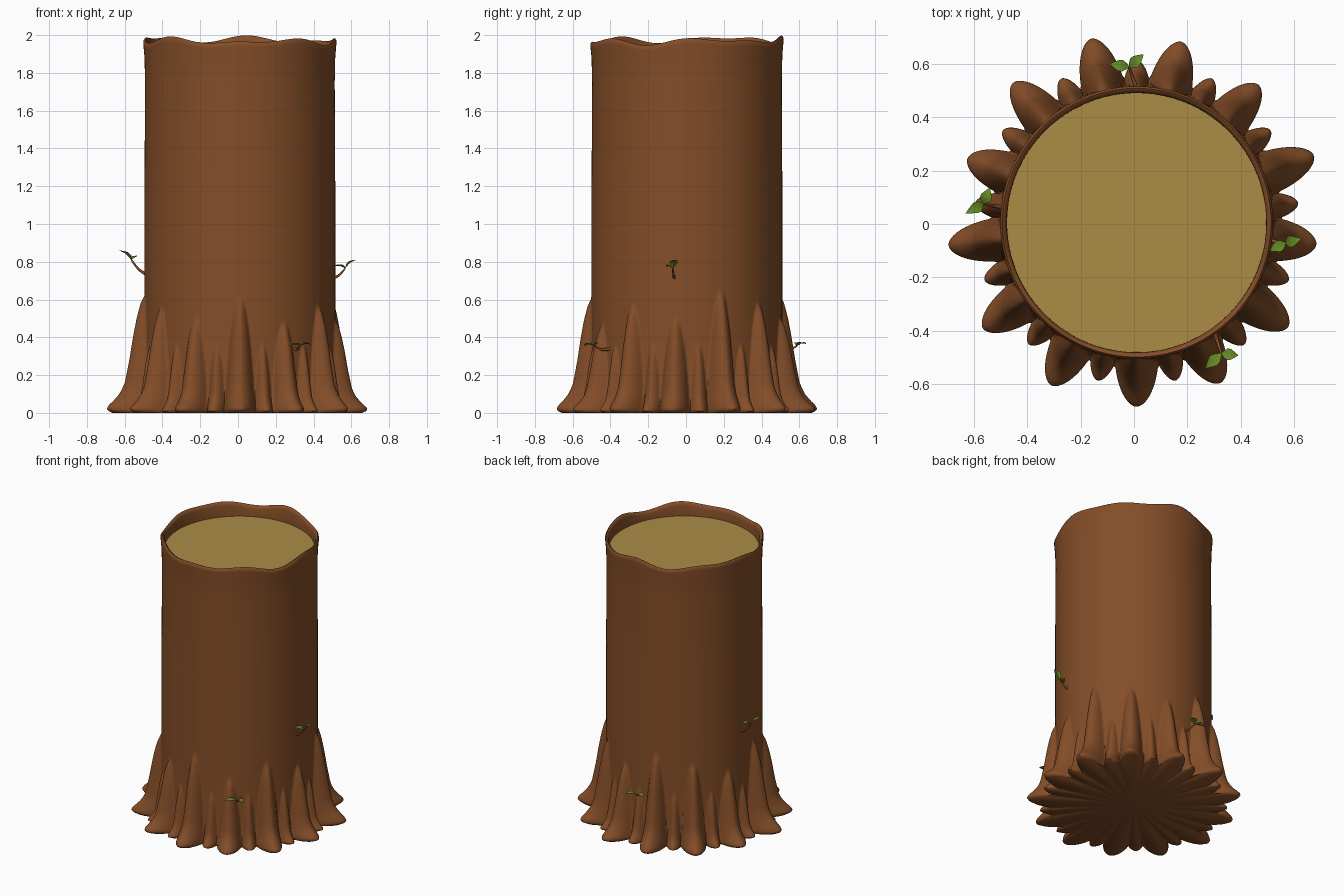
import bpy
import bmesh
from math import sin, cos, pi, radians, exp
from mathutils import Vector

cube = bpy.data.objects.get("Cube")
if cube:
    bpy.data.objects.remove(cube)


def material(name, rgb):
    mat = bpy.data.materials.new(name)
    mat.use_nodes = True
    mat.diffuse_color = (*rgb, 1)
    mat.node_tree.nodes["Principled BSDF"].inputs["Base Color"].default_value = (*rgb, 1)
    return mat


BARK = material("bark brown", (0.23, 0.075, 0.021))
WOOD = material("cut wood", (0.40, 0.262, 0.062))
LEAF = material("leaf green", (0.14, 0.28, 0.02))

CENTRE = Vector((0.01, 0.005, 0))
RADIUS = 0.505
ROOTS = 13
STEP = 2 * pi / ROOTS
HEIGHTS = [.61, .47, .57, .50, .64, .58, .51, .63, .57, .49, .63, .56, .49]
REACH = [.69, .68, .69, .68, .71, .69, .70, .71, .70, .68, .71, .70, .69]
SEGMENTS = ROOTS * 40


def finish(bm, name, mat, angle=50):
    bmesh.ops.recalc_face_normals(bm, faces=bm.faces)
    mesh = bpy.data.meshes.new(name)
    bm.to_mesh(mesh)
    bm.free()
    mesh.materials.append(mat)
    obj = bpy.data.objects.new(name, mesh)
    bpy.context.collection.objects.link(obj)
    bpy.ops.object.select_all(action='DESELECT')
    obj.select_set(True)
    bpy.context.view_layer.objects.active = obj
    bpy.ops.object.shade_smooth_by_angle(angle=radians(angle))
    return obj


def interpolate(u, points):
    for (a, fa), (b, fb) in zip(points, points[1:]):
        if u <= b:
            t = (u - a) / (b - a)
            return fa + (fb - fa) * t
    return 0


# Outward swelling of a root against its relative height
SWELL = [(0, .9), (.03, 1), (.06, .97), (.1, .83), (.16, .67), (.24, .54),
         (.45, .41), (.65, .31), (.8, .22), (.92, .12), (1, 0)]


def ridge(offset, z, height, reach, width):
    u = z / height
    if u >= 1:
        return 0
    t = abs(offset) / (width * (1 - u) ** 0.45)
    if t >= 1:
        return 0
    return reach * interpolate(u, SWELL) * (1 - t ** 1.8) ** 0.85


def root_bulge(angle, z):
    """Large roots with small ones between them, all merging into the trunk."""
    turn = (angle + pi / 2) / STEP
    k = round(turn)
    big = ridge((turn - k) * STEP, z, HEIGHTS[k % ROOTS], REACH[k % ROOTS] - RADIUS, 0.165)
    gap = turn - int(turn) - 0.5
    small = ridge(gap * STEP, z, 0.36, 0.105, 0.105)
    return max(big, small, 0.03 * exp(-z * 9))


def rim_wave(angle):
    return (0.012 * sin(5 * angle + 0.6) + 0.009 * sin(8 * angle + 2)
            + 0.007 * cos(angle - 2.3))


# Trunk wall: rows of (radius, height, share of rim wave), roots low down
rows = [(RADIUS - .01, 0, 0)]
rows += [(RADIUS, z / 100, 0) for z in (1, 2, 3, 4.5, 6, 8, 10, 13)]
rows += [(RADIUS, z / 100, 0) for z in range(16, 69, 2)]
rows += [(RADIUS, 1.2, 0), (RADIUS - .003, 1.75, 0), (RADIUS, 1.88, .4),
         (RADIUS + .006, 1.945, .9), (RADIUS + .006, 1.962, 1),
         (RADIUS - .002, 1.973, 1), (RADIUS - .012, 1.968, 1),
         (RADIUS - .019, 1.95, 1), (RADIUS - .02, 1.86, 0)]
bm = bmesh.new()
rings = []
for r, z, wave in rows:
    ring = []
    for i in range(SEGMENTS):
        a = 2 * pi * i / SEGMENTS
        radius = r + (root_bulge(a, z) if z < 1 else 0)
        ring.append(bm.verts.new(CENTRE + Vector((radius * cos(a), radius * sin(a),
                                                  z + wave * rim_wave(a)))))
    rings.append(ring)
for low, high in zip(rings, rings[1:]):
    for i in range(SEGMENTS):
        j = (i + 1) % SEGMENTS
        bm.faces.new((low[i], low[j], high[j], high[i]))
hub = bm.verts.new(CENTRE)
for i in range(SEGMENTS):
    bm.faces.new((hub, rings[0][(i + 1) % SEGMENTS], rings[0][i]))
finish(bm, "trunk", BARK, 60)

# Cut wood surface, sunk inside the rim
bm = bmesh.new()
bmesh.ops.create_circle(bm, cap_ends=True, segments=96, radius=RADIUS - .015)
bmesh.ops.translate(bm, verts=bm.verts, vec=CENTRE + Vector((0, 0, 1.885)))
finish(bm, "cut_top", WOOD)


def stem(name, points):
    curve = bpy.data.curves.new(name, 'CURVE')
    curve.dimensions = '3D'
    curve.bevel_depth = 0.007
    curve.bevel_resolution = 2
    curve.use_fill_caps = True
    spline = curve.splines.new('BEZIER')
    spline.bezier_points.add(len(points) - 1)
    for i, (bp, p) in enumerate(zip(spline.bezier_points, points)):
        bp.co = p
        bp.radius = 1.3 - 0.7 * i / (len(points) - 1)
        bp.handle_left_type = bp.handle_right_type = 'AUTO'
    curve.materials.append(BARK)
    obj = bpy.data.objects.new(name, curve)
    bpy.context.collection.objects.link(obj)


def leaf(name, start, tip):
    """Pointed leaf, folded along its midrib and arched along its length."""
    along = tip - start
    side = along.cross(Vector((0, 0, 1))).normalized()
    up = side.cross(along).normalized()
    bm = bmesh.new()
    sections = []
    for t, w in ((0, .002), (.15, .012), (.35, .021), (.55, .021), (.8, .011), (1, .001)):
        mid = start + along * t + up * 0.012 * sin(pi * t)
        sections.append([bm.verts.new(mid + side * w * s + up * w * lift)
                         for s, lift in ((-1, .2), (0, 0), (1, .2), (0, -.2))])
    for a, b in zip(sections, sections[1:]):
        for i in range(4):
            j = (i + 1) % 4
            bm.faces.new((a[i], a[j], b[j], b[i]))
    bm.faces.new(sections[0])
    bm.faces.new(sections[-1])
    finish(bm, name, LEAF, 40)


# Sprigs: stem base, fork, then the two leaf tips
sprigs = {
    "front": ((.30, -.40, .34), (.327, -.485, .355), (.268, -.54, .355), (.39, -.492, .36)),
    "left": ((.49, -.06, .71), (.568, -.07, .765), (.508, -.10, .775), (.627, -.055, .81)),
    "right": ((-.48, .06, .73), (-.565, .075, .81), (-.63, .04, .86), (-.54, .135, .825)),
    "back": ((.015, .49, .33), (-.018, .588, .355), (-.09, .60, .36), (.035, .635, .365)),
}
for place, points in sprigs.items():
    base, fork, tip_a, tip_b = map(Vector, points)
    middle = (base + fork) / 2 - Vector((0, 0, .012))
    stem(place + "_sprig_stem", [base, middle, fork])
    leaf(place + "_sprig_leaf_a", fork, tip_a)
    leaf(place + "_sprig_leaf_b", fork, tip_b)
